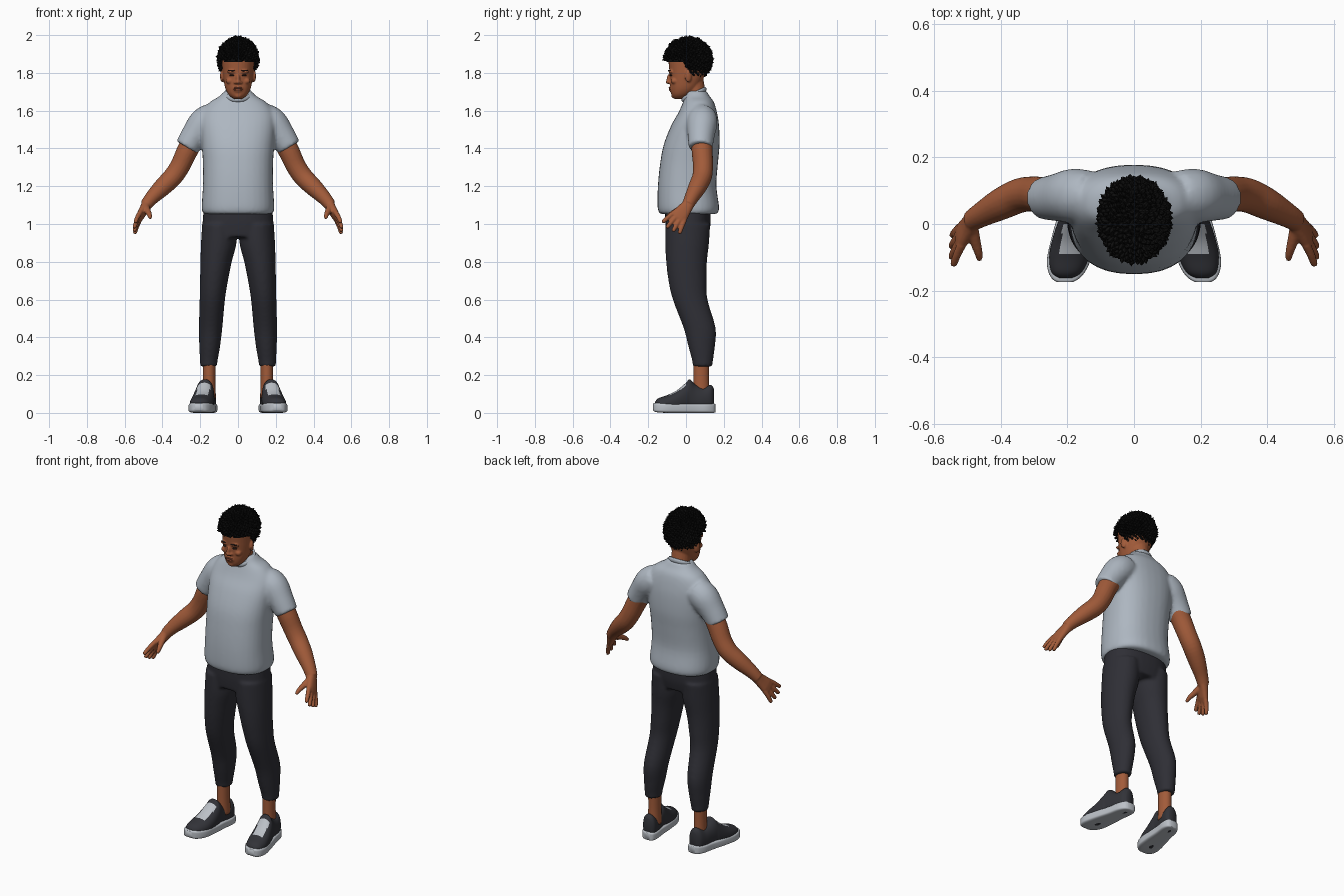
import bpy, bmesh, math, random
from mathutils import Vector, Matrix

random.seed(4)
if "Cube" in bpy.data.objects:
    bpy.data.objects.remove(bpy.data.objects["Cube"])


def material(name, *rgb):
    m = bpy.data.materials.new(name)
    m.use_nodes = True
    m.diffuse_color = (*rgb, 1)
    m.node_tree.nodes["Principled BSDF"].inputs["Base Color"].default_value = (*rgb, 1)
    return m


SKIN = material("brown skin", .36, .105, .042)
LIPS = material("dark lips", .22, .06, .03)
EYES = material("dark eyes", .03, .015, .012)
HAIR = material("black hair", .004, .004, .004)
SHIRT = material("pale grey shirt", .42, .47, .53)
CLOTH = material("charcoal trousers", .028, .028, .036)
SHOE = material("charcoal shoe", .032, .033, .04)
SOLE = material("light grey rubber", .5, .53, .57)


def smooth_rows(rows, k=4):
    """Spline rows of numbers into k times as many."""
    out = []
    for i in range(len(rows) - 1):
        a, b, c, d = (rows[max(0, min(j, len(rows) - 1))] for j in range(i - 1, i + 3))
        for step in range(k):
            t = step / k
            out.append([q + .5 * t * (r - p + t * (2 * p - 5 * q + 4 * r - s + t * (3 * (q - r) + s - p)))
                        for p, q, r, s in zip(a, b, c, d)])
    return out + [list(rows[-1])]


def loft(bm, sections, n=32, power=2):
    """Skin (centre, u, v) superellipse sections and cap both ends."""
    rings = []
    for c, u, v in sections:
        ring = []
        for i in range(n):
            a = 2 * math.pi * i / n
            x, y = (math.copysign(abs(f) ** (2 / power), f) for f in (math.cos(a), math.sin(a)))
            ring.append(bm.verts.new(c + u * x + v * y))
        rings.append(ring)
    for r, q in zip(rings, rings[1:]):
        for i in range(n):
            bm.faces.new((r[i], r[(i + 1) % n], q[(i + 1) % n], q[i]))
    bm.faces.new(rings[0])
    bm.faces.new(rings[-1])


def stack(bm, rows, power=2):
    """Upright form from rows of z, centre x, centre y, half width, half depth."""
    loft(bm, [(Vector((x, y, z)), Vector((w, 0, 0)), Vector((0, d, 0)))
              for z, x, y, w, d in smooth_rows(rows)], power=power)


def tube(bm, rows, s=1, n=20):
    """Limb along rows of x, y, z, radius."""
    rows = smooth_rows(rows)
    pts = [Vector((r[0] * s, r[1], r[2])) for r in rows]
    sections = []
    for i, p in enumerate(pts):
        t = (pts[min(i + 1, len(pts) - 1)] - pts[max(i - 1, 0)]).normalized()
        u = t.cross(Vector((0, 1, 0))).normalized()
        sections.append((p, u * rows[i][3], t.cross(u) * rows[i][3]))
    loft(bm, sections, n)


def blob(bm, centre, size, rot=None, sub=3):
    m = Matrix.Translation(centre) @ (rot or Matrix()) @ Matrix.Diagonal((*size, 1))
    return bmesh.ops.create_icosphere(bm, subdivisions=sub, radius=1, matrix=m)["verts"]


def finish(name, bm, *mats, voxel=0, relax=4, smooth=True):
    bmesh.ops.recalc_face_normals(bm, faces=bm.faces)
    for f in bm.faces:
        f.smooth = smooth
    mesh = bpy.data.meshes.new(name)
    bm.to_mesh(mesh)
    bm.free()
    for m in mats:
        mesh.materials.append(m)
    ob = bpy.data.objects.new(name, mesh)
    bpy.context.scene.collection.objects.link(ob)
    if voxel:
        r = ob.modifiers.new("Blend", "REMESH")
        r.mode, r.voxel_size, r.use_smooth_shade = "VOXEL", voxel, True
        k = ob.modifiers.new("Relax", "SMOOTH")
        k.factor, k.iterations = .5, relax
    return ob


# Shirt: torso and sleeves blended together
bm = bmesh.new()
stack(bm, [(1.052, 0, .013, .182, .15), (1.085, 0, .013, .192, .163), (1.2, 0, .006, .186, .155),
           (1.32, 0, .016, .186, .153), (1.42, 0, .03, .192, .148), (1.52, 0, .048, .198, .127),
           (1.59, 0, .062, .19, .102), (1.645, 0, .066, .15, .082), (1.675, 0, .06, .1, .066),
           (1.705, 0, .055, .07, .054)], power=2.35)
for s in (1, -1):
    tube(bm, [(.13, .085, 1.57, .075), (.18, .085, 1.535, .082), (.23, .08, 1.47, .072),
              (.272, .077, 1.405, .064)], s)
finish("shirt", bm, SHIRT, voxel=.01, relax=6)

# Collar band, lower at the front
bm = bmesh.new()
tilt = Matrix.Translation((0, .042, 1.686)) @ Matrix.Rotation(.42, 4, "X")
ring = [(tilt @ Vector((.068 * math.cos(a), .064 * math.sin(a), 0)), a)
        for a in (2 * math.pi * i / 40 for i in range(41))]
loft(bm, [(p, Vector((math.cos(a), math.sin(a), 0)) * .008, Vector((0, 0, .014))) for p, a in ring], 10)
bmesh.ops.remove_doubles(bm, verts=bm.verts, dist=.0005)
finish("shirt_collar", bm, SHIRT)

# Arms with palms, fingers and thumbs
for s, side in ((1, "left"), (-1, "right")):
    bm = bmesh.new()
    tube(bm, [(.2, .085, 1.5, .055), (.262, .085, 1.4, .056), (.305, .09, 1.31, .053),
              (.345, .085, 1.25, .052), (.4, .06, 1.195, .048), (.455, .03, 1.14, .038),
              (.488, .01, 1.1, .032)], s)
    wrist, knuckle = Vector((.482, .014, 1.105)), Vector((.523, -.04, 1.035))
    d = (knuckle - wrist).normalized()
    w = Vector((0, .86, -.5))
    w = (w - d * w.dot(d)).normalized()
    thin = d.cross(w)

    def flip(v):
        return Vector((v.x * s, v.y, v.z))

    loft(bm, [(flip(wrist.lerp(knuckle, t)), flip(w * a), flip(thin * b))
              for t, a, b in ((0, .03, .028), (.4, .037, .023), (.8, .044, .02), (1.1, .04, .014))], 20, 2.4)
    for i in (-1.5, -.5, .5, 1.5):
        base = knuckle + w * .022 * i - d * .01
        length = .098 - .009 * abs(i + .3)
        aim = (d + w * .17 * i).normalized()
        curl = Vector((-.008, 0, -.006))
        tube(bm, [(*(base + aim * length * t + curl * t * t), r)
                  for t, r in ((0, .014), (.5, .0125), (.9, .011), (1, .007))], s, 12)
    tube(bm, [(.488, -.01, 1.09, .02), (.478, -.05, 1.068, .017), (.468, -.085, 1.048, .013),
              (.464, -.108, 1.03, .009)], s, 12)
    finish(side + "_arm_and_hand", bm, SKIN, voxel=.005, relax=3)

# Trousers: hips and both legs blended together
bm = bmesh.new()
stack(bm, [(1.1, 0, .01, .18, .12), (1.0, 0, .01, .188, .12), (.93, 0, .006, .188, .11)], 2.4)
for s in (1, -1):
    stack(bm, [(1.0, .1 * s, .01, .09, .118), (.9, .102 * s, .006, .094, .116),
               (.8, .116 * s, .003, .083, .108), (.7, .127 * s, .008, .074, .101),
               (.6, .136 * s, .022, .067, .092), (.45, .145 * s, .072, .062, .085),
               (.35, .15 * s, .083, .055, .07), (.27, .155 * s, .088, .046, .054),
               (.245, .155 * s, .088, .046, .054)])
finish("trousers", bm, CLOTH, voxel=.009, relax=5)

for s, side in ((1, "left"), (-1, "right")):
    # Ankle
    bm = bmesh.new()
    stack(bm, [(.08, .153 * s, .082, .036, .044), (.17, .153 * s, .08, .033, .041),
               (.3, .153 * s, .08, .034, .042)])
    finish(side + "_ankle", bm, SKIN)

    # Shoe parts run along the foot, toes turned outward
    def foot(bm, rows, power):
        loft(bm, [(Vector(((.178 - .17 * y) * s, y, (low + top) / 2)), Vector((w, 0, 0)),
                   Vector((0, 0, (top - low) / 2))) for y, w, low, top in smooth_rows(rows, 5)], 48, power)

    bm = bmesh.new()
    foot(bm, [(-.163, .022, .02, .06), (-.145, .046, .01, .078), (-.1, .06, 0, .094), (-.05, .06, 0, .118),
              (0, .053, 0, .16), (.02, .048, 0, .178), (.05, .045, 0, .15), (.09, .045, 0, .135),
              (.13, .04, 0, .148), (.147, .024, .01, .13)], 2.2)
    # Pale lace panel on the instep
    bm.normal_update()
    for f in bm.faces:
        c = f.calc_center_median()
        off = abs(abs(c.x) - (.178 - .17 * c.y))
        f.material_index = int(c.z > .07 and off < .034 and -.095 < c.y < .0)
    finish(side + "_shoe_upper", bm, SHOE, SOLE)

    bm = bmesh.new()
    foot(bm, [(-.175, .022, .016, .05), (-.165, .04, .006, .053), (-.14, .057, .002, .054), (-.1, .066, 0, .052),
              (-.03, .062, 0, .05), (.05, .053, 0, .05), (.11, .05, 0, .05),
              (.145, .037, 0, .05), (.156, .02, .004, .046)], 5)
    finish(side + "_shoe_sole", bm, SOLE)

# Head, neck, nose, brows and ears blended together
bm = bmesh.new()
stack(bm, [(1.662, 0, -.04, .022, .022), (1.682, 0, -.026, .048, .05), (1.715, 0, -.01, .066, .072),
           (1.76, 0, .002, .076, .086), (1.82, 0, .01, .083, .099), (1.88, 0, .01, .085, .102),
           (1.93, 0, .01, .068, .085), (1.96, 0, .01, .03, .04)], 2.2)
tube(bm, [(0, .068, 1.62, .058), (0, .05, 1.69, .055), (0, .035, 1.78, .055)])
blob(bm, (0, -.088, 1.768), (.011, .015, .026))
blob(bm, (0, -.094, 1.752), (.014, .014, .011))
blob(bm, (0, -.077, 1.716), (.028, .012, .02))
blob(bm, (0, -.065, 1.68), (.02, .014, .014))
for s in (1, -1):
    blob(bm, (.014 * s, -.088, 1.749), (.009, .01, .008))
    blob(bm, (.034 * s, -.081, 1.806), (.026, .012, .009))
    blob(bm, (.045 * s, -.062, 1.757), (.02, .018, .016))
    blob(bm, (.085 * s, .012, 1.782), (.009, .019, .032), Matrix.Rotation(.3 * s, 4, "Z"))
finish("head_and_neck", bm, SKIN, voxel=.005, relax=2)

# Eyes, eyebrows and lips
bm = bmesh.new()
for s in (1, -1):
    blob(bm, (.033 * s, -.08, 1.787), (.013, .0075, .0045), Matrix.Rotation(.25 * s, 4, "Z"))
finish("eyes", bm, EYES)
bm = bmesh.new()
for s in (1, -1):
    blob(bm, (.035 * s, -.0885, 1.812), (.02, .005, .004), Matrix.Rotation(.25 * s, 4, "Z"))
finish("eyebrows", bm, EYES)
bm = bmesh.new()
for z, h in ((1.721, .0045), (1.712, .006)):
    blob(bm, (0, -.085, z), (.024, .0065, h))
finish("lips", bm, LIPS)


# Hair: scalp shell covered in short curly tufts
def hairline(y):
    return 1.862 - .112 * max(0, min(1, (y + .02) / .07))


centre = Vector((0, .012, 1.872))
bm = bmesh.new()
blob(bm, centre, (.098, .117, .108), sub=4)
low = [f for f in bm.faces if f.calc_center_median().z < hairline(f.calc_center_median().y)]
bmesh.ops.delete(bm, geom=low, context="FACES")
count = 620
for i in range(count):
    z = 1 - 2 * (i + .5) / count
    a = i * 2.39996
    r = math.sqrt(1 - z * z)
    n = Vector((r * math.cos(a), r * math.sin(a), z))
    p = centre + Vector((n.x * .1, n.y * .12, n.z * .11))
    if p.z < hairline(p.y) + .008:
        continue
    lean = (n + Vector([random.uniform(-.6, .6) for _ in range(3)])).normalized()
    blob(bm, p, (.009, .009, random.uniform(.013, .022)),
         lean.to_track_quat("Z", "Y").to_matrix().to_4x4(), sub=1)
finish("curly_hair", bm, HAIR, smooth=False)
